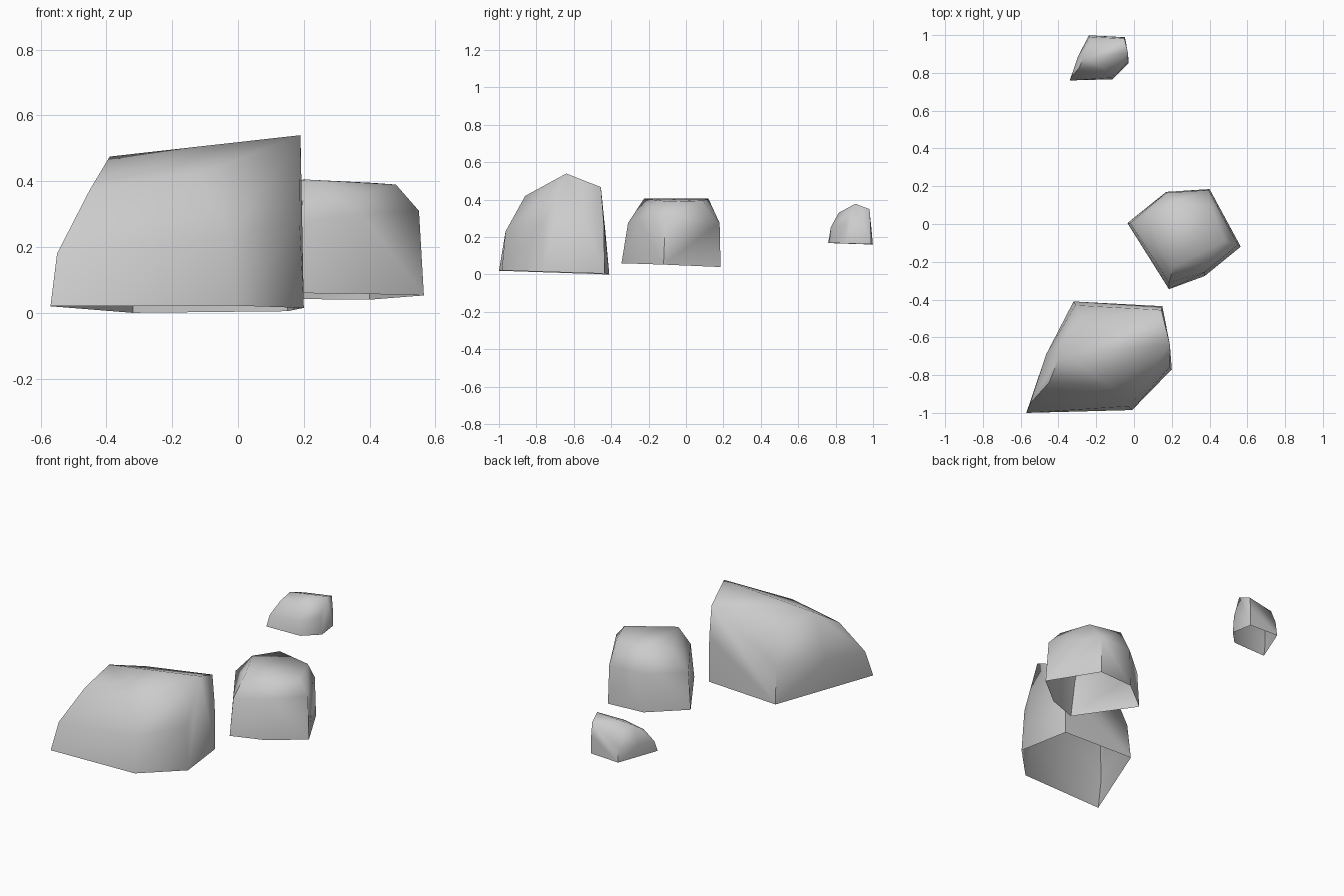
import bpy, bmesh
from mathutils import Vector

if "Cube" in bpy.data.objects:
    bpy.data.objects.remove(bpy.data.objects["Cube"])


def rock(name, base, upper, scale=1.0, offset=(0, 0, 0)):
    """Wrap the base outline and upper corners in a faceted skin, open underneath."""
    bm = bmesh.new()
    base_verts = [bm.verts.new(p) for p in base]
    for p in upper:
        bm.verts.new(p)
    res = bmesh.ops.convex_hull(bm, input=bm.verts[:])
    loose = [v for v in bm.verts if not v.link_faces]
    bmesh.ops.delete(bm, geom=loose, context='VERTS')
    bmesh.ops.recalc_face_normals(bm, faces=bm.faces[:])
    # open underside
    under = [f for f in bm.faces if all(v in base_verts for v in f.verts)
             and f.normal.z < -0.5]
    bmesh.ops.delete(bm, geom=under, context='FACES')
    for v in bm.verts:
        v.co = v.co * scale + Vector(offset)
    me = bpy.data.meshes.new(name)
    bm.to_mesh(me)
    bm.free()
    ob = bpy.data.objects.new(name, me)
    bpy.context.collection.objects.link(ob)
    bpy.ops.object.select_all(action='DESELECT')
    ob.select_set(True)
    bpy.context.view_layer.objects.active = ob
    bpy.ops.object.shade_smooth_by_angle(angle=1.0)
    return ob


# wedge-shaped rock: base outline, then shoulder and ridge corners
wedge_base = [(-.57, -1, .02), (-.01, -.985, .022), (.20, -.77, .015),
              (.15, -.435, .005), (-.32, -.41, 0)]
wedge_upper = [(-.55, -.95, .18), (-.03, -.965, .23), (.187, -.76, .28),
               (.15, -.44, .28), (-.31, -.43, .22), (-.465, -.69, .20),
               (-.45, -.84, .375), (-.12, -.86, .42), (-.39, -.69, .475),
               (.19, -.64, .54), (.145, -.455, .467), (-.28, -.495, .42)]

# blocky rock with a flat top
block_base = [(-.035, .005, .05), (.185, -.345, .06), (.375, -.275, .058),
              (.565, -.12, .053), (.40, .185, .04), (.17, .17, .042)]
block_upper = [(.185, -.31, .275), (.375, -.255, .30), (.55, -.11, .31),
               (.395, .18, .275), (.17, .165, .275), (-.02, .005, .27),
               (.21, -.225, .405), (.39, -.20, .365), (.48, -.09, .39),
               (.41, .09, .395), (.20, .12, .405), (.09, .01, .39)]

rock("large_rock", wedge_base, wedge_upper)
rock("medium_rock", block_base, block_upper)
# small copy of the wedge rock, raised behind
rock("small_rock", wedge_base, wedge_upper, 0.405, (-.109, 1.165, .16))
